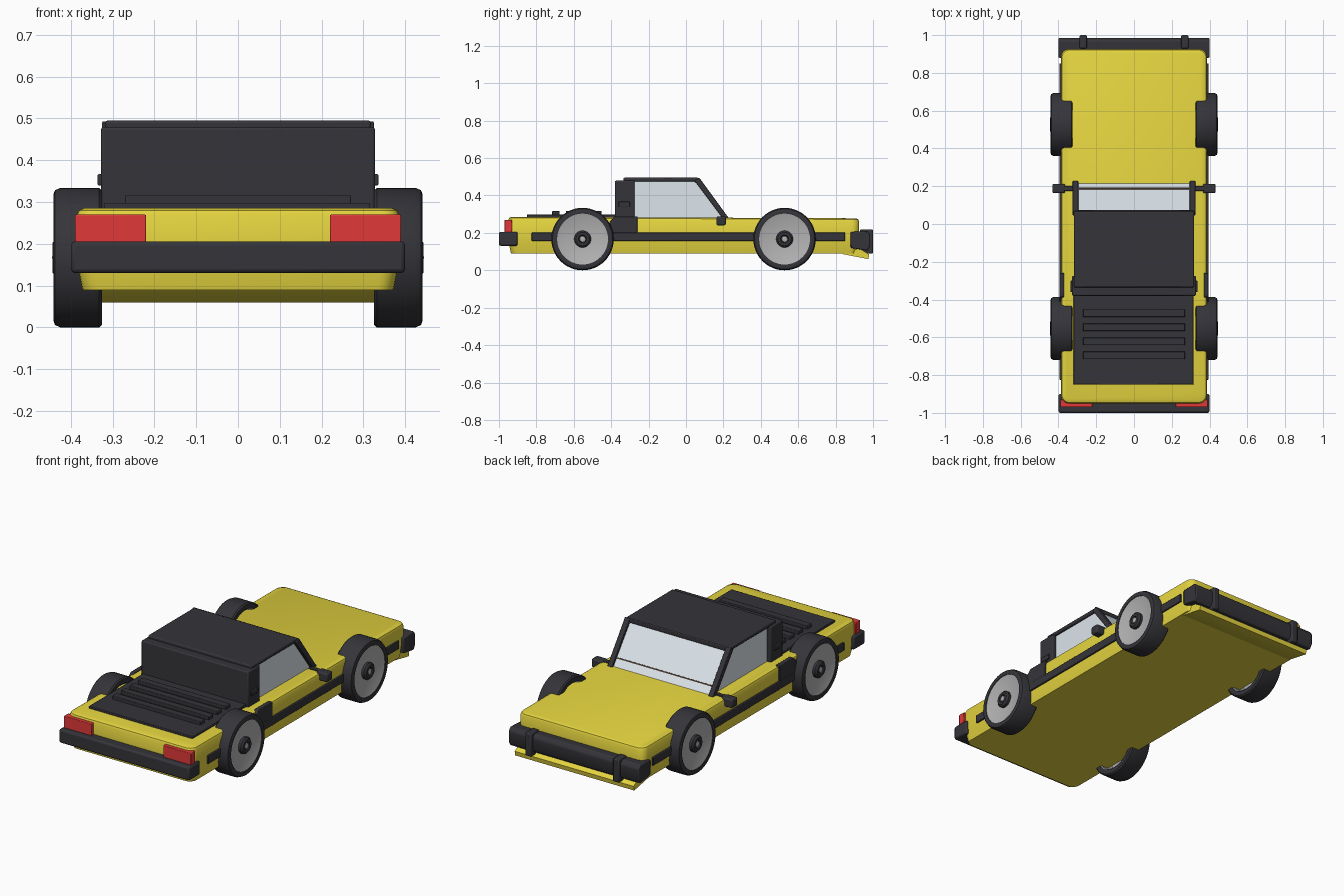
import bpy, bmesh, math
from mathutils import Vector, Matrix

if "Cube" in bpy.data.objects:
    bpy.data.objects.remove(bpy.data.objects["Cube"])


def material(name, rgb):
    m = bpy.data.materials.new(name)
    m.diffuse_color = (*rgb, 1)
    m.use_nodes = True
    m.node_tree.nodes["Principled BSDF"].inputs["Base Color"].default_value = m.diffuse_color
    return m


YELLOW = material("yellow_paint", (0.78, 0.66, 0.05))
BLACK = material("black_trim", (0.035, 0.035, 0.042))
RED = material("red_lens", (0.75, 0.04, 0.04))
GLASS = material("pale_glass", (0.72, 0.79, 0.84))
BROWN = material("brown_trim", (0.16, 0.09, 0.06))
METAL = material("rim_metal", (0.45, 0.45, 0.45))


def finish(name, bm, mat, bevel=0, segments=2):
    bmesh.ops.recalc_face_normals(bm, faces=bm.faces)
    me = bpy.data.meshes.new(name)
    bm.to_mesh(me)
    bm.free()
    ob = bpy.data.objects.new(name, me)
    bpy.context.collection.objects.link(ob)
    me.materials.append(mat)
    if bevel:
        mod = ob.modifiers.new("bevel", "BEVEL")
        mod.width, mod.segments = bevel, segments
        mod.limit_method = "ANGLE"
        mod.angle_limit = math.radians(35)
    bpy.ops.object.select_all(action="DESELECT")
    ob.select_set(True)
    bpy.context.view_layer.objects.active = ob
    bpy.ops.object.shade_smooth_by_angle(angle=math.radians(35))
    return ob


def box(name, x, y, z, mat, bevel=0):
    bm = bmesh.new()
    bmesh.ops.create_cube(bm, size=1)
    for v in bm.verts:
        v.co = Vector((r[0] + (c + 0.5) * (r[1] - r[0])) for r, c in zip((x, y, z), v.co))
    return finish(name, bm, mat, bevel)


def prism(name, yz, x0, x1, mat, bevel=0):
    # side profile (y, z) extruded across x
    bm = bmesh.new()
    face = bm.faces.new([bm.verts.new((x0, y, z)) for y, z in yz])
    ext = bmesh.ops.extrude_face_region(bm, geom=[face])["geom"]
    bmesh.ops.translate(bm, vec=(x1 - x0, 0, 0), verts=[g for g in ext if isinstance(g, bmesh.types.BMVert)])
    return finish(name, bm, mat, bevel)


def lathe(name, profile, side, y, z, mat, steps=48):
    # closed (x, radius) profile spun round the axle
    bm = bmesh.new()
    rings = []
    for i in range(steps):
        a = 2 * math.pi * i / steps
        rings.append([bm.verts.new((side * x, y + r * math.cos(a), z + r * math.sin(a))) for x, r in profile])
    n = len(profile)
    for i in range(steps):
        a, b = rings[i], rings[(i + 1) % steps]
        for j in range(n):
            k = (j + 1) % n
            bm.faces.new((a[j], a[k], b[k], b[j]))
    bmesh.ops.remove_doubles(bm, verts=bm.verts, dist=1e-5)
    return finish(name, bm, mat)


# Body: rounded-corner plan lofted through four heights
def plan(y0, y1, w, r):
    pts = []
    for cx, cy, start in ((w - r, y1 - r, 0), (r - w, y1 - r, 90), (r - w, y0 + r, 180), (w - r, y0 + r, 270)):
        for i in range(6):
            a = math.radians(start + 18 * i)
            pts.append((cx + r * math.cos(a), cy + r * math.sin(a)))
    return pts


bm = bmesh.new()
loops = []
for z, inset in ((0.09, 0.014), (0.16, 0), (0.268, 0), (0.280, 0.005), (0.286, 0.018)):
    pts = plan(-0.95 + inset, 0.926 - inset, 0.386 - inset, 0.04)
    loops.append([bm.verts.new((x, y, z - (0.008 if y > 0.3 and z > 0.2 else 0))) for x, y in pts])
for a, b in zip(loops, loops[1:]):
    for i in range(len(a)):
        j = (i + 1) % len(a)
        bm.faces.new((a[i], a[j], b[j], b[i]))
bm.faces.new(loops[0])
bm.faces.new(loops[-1])
finish("body", bm, YELLOW)

# Front lip and bumpers
prism("front_lip", [(0.82, 0.10), (0.84, 0.086), (0.975, 0.06), (0.98, 0.085), (0.93, 0.115)], -0.365, 0.365, YELLOW)
prism("front_bumper", [(0.88, 0.12), (0.97, 0.105), (0.985, 0.13), (0.985, 0.19), (0.97, 0.21), (0.88, 0.205)],
      -0.4, 0.4, BLACK, 0.006)
box("rear_bumper", (-0.4, 0.4), (-1.0, -0.90), (0.13, 0.206), BLACK, 0.01)

# Cabin glass, roof and rear wall
prism("cabin_glass", [(-0.30, 0.28), (0.215, 0.28), (0.062, 0.482), (-0.30, 0.482)], -0.305, 0.305, GLASS)
box("roof", (-0.318, 0.318), (-0.335, 0.068), (0.474, 0.495), BLACK, 0.006)
box("rear_wall", (-0.328, 0.328), (-0.38, -0.275), (0.26, 0.479), BLACK, 0.006)
box("windscreen_header", (-0.318, 0.318), (0.045, 0.075), (0.47, 0.493), BLACK, 0.004)
prism("windscreen_strip", [(0.186, 0.315), (0.194, 0.319), (0.191, 0.325), (0.183, 0.321)], -0.29, 0.29, BROWN)

# Engine cover with louvres
box("engine_cover", (-0.32, 0.315), (-0.85, -0.375), (0.27, 0.298), BLACK, 0.003)
for i in range(4):
    y = -0.472 - 0.0745 * i
    box("louvre", (-0.27, 0.27), (y - 0.02, y + 0.02), (0.29, 0.317), BLACK, 0.003)

# Mirrored side parts
for s in (-1, 1):
    def sx(a, b):
        return tuple(sorted((s * a, s * b)))
    prism("windscreen_pillar", [(0.195, 0.28), (0.228, 0.28), (0.072, 0.494), (0.045, 0.48)],
          *sx(0.295, 0.325), BLACK, 0.003)
    box("side_strip", sx(0.37, 0.395), (-0.825, 0.85), (0.157, 0.202), BLACK, 0.003)
    prism("quarter_panel", [(-0.41, 0.19), (-0.26, 0.19), (-0.26, 0.288), (-0.38, 0.288), (-0.41, 0.26)],
          *sx(0.37, 0.394), BLACK, 0.003)
    box("wall_vent", sx(0.32, 0.336), (-0.36, -0.30), (0.34, 0.367), BLACK, 0.003)
    box("tail_light", sx(0.22, 0.39), (-0.97, -0.93), (0.20, 0.27), RED, 0.003)
    box("overrider", sx(0.25, 0.288), (0.93, 1.0), (0.09, 0.218), BLACK, 0.006)
    box("mirror", sx(0.365, 0.432), (0.163, 0.213), (0.24, 0.288), BLACK, 0.008)
    box("mirror_arm", sx(0.31, 0.38), (0.175, 0.2), (0.265, 0.288), BLACK, 0.003)
    # Wheels
    for y in (-0.553, 0.527):
        z = 0.167
        lathe("tyre", [(0.325, 0.136), (0.325, 0.16), (0.332, 0.167), (0.425, 0.167), (0.438, 0.161),
                       (0.442, 0.15), (0.44, 0.136)], s, y, z, BLACK)
        lathe("rim", [(0.33, 0.137), (0.437, 0.137), (0.434, 0.128), (0.42, 0.04), (0.42, 0),
                      (0.405, 0), (0.405, 0.04), (0.415, 0.128), (0.33, 0.13)], s, y, z, METAL)
        lathe("hub", [(0.40, 0), (0.40, 0.045), (0.435, 0.045), (0.444, 0.036), (0.444, 0.022),
                      (0.436, 0.018), (0.436, 0)], s, y, z, BLACK, 32)
        lathe("hub_cap", [(0.43, 0), (0.43, 0.017), (0.441, 0.015), (0.445, 0)], s, y, z, METAL, 24)
